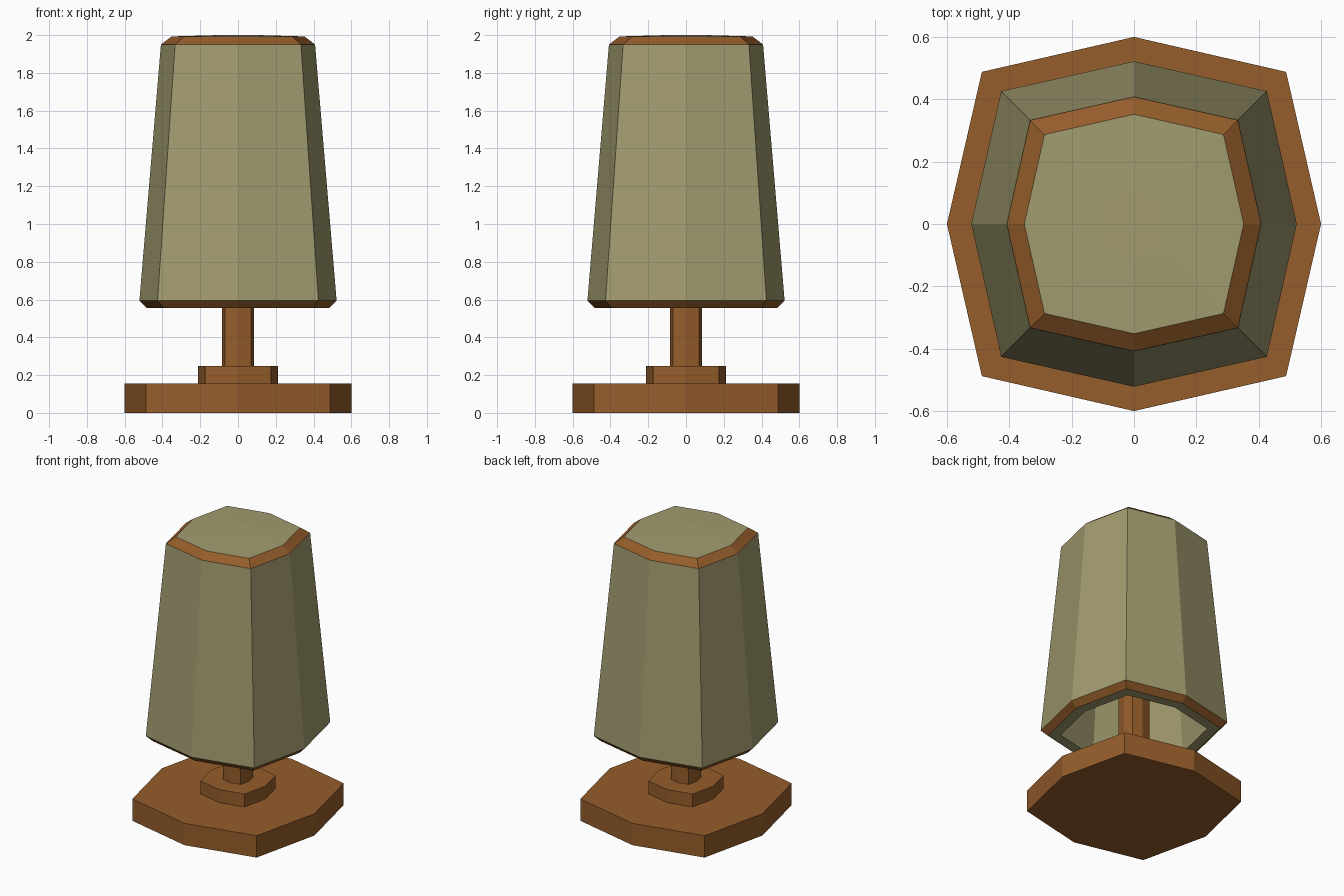
import bpy, bmesh

if "Cube" in bpy.data.objects:
    bpy.data.objects.remove(bpy.data.objects["Cube"])


def material(name, rgb):
    m = bpy.data.materials.new(name)
    m.diffuse_color = (*rgb, 1)
    m.use_nodes = True
    m.node_tree.nodes["Principled BSDF"].inputs["Base Color"].default_value = m.diffuse_color
    return m


wood = material("wood", (0.30, 0.11, 0.024))
fabric = material("fabric", (0.36, 0.33, 0.16))


def ring(bm, r, d, z):
    """Squarish octagon: axis corners at r, diagonal corners at (d, d)."""
    pts = [(r, 0), (d, d), (0, r), (-d, d), (-r, 0), (-d, -d), (0, -r), (d, -d)]
    return [bm.verts.new((x, y, z)) for x, y in pts]


def loft(name, rings, strips, mats):
    """Join rings into a closed solid; strips gives each band's material slot."""
    bm = bmesh.new()
    loops = [ring(bm, *p) for p in rings]
    for a, b, slot in zip(loops, loops[1:], strips):
        for i in range(8):
            j = (i + 1) % 8
            bm.faces.new((a[i], a[j], b[j], b[i])).material_index = slot
    bm.faces.new(loops[0][::-1])
    bm.faces.new(loops[-1])
    bmesh.ops.recalc_face_normals(bm, faces=bm.faces)
    me = bpy.data.meshes.new(name)
    bm.to_mesh(me)
    bm.free()
    for m in mats:
        me.materials.append(m)
    ob = bpy.data.objects.new(name, me)
    bpy.context.collection.objects.link(ob)
    return ob


def prism(name, r, d, z0, z1):
    return loft(name, [(r, d, z0), (r, d, z1)], [0], [wood])


# Wooden foot, collar and stem
prism("base", 0.60, 0.488, 0, 0.155)
prism("collar", 0.213, 0.174, 0.155, 0.247)
prism("stem", 0.086, 0.07, 0.247, 1.94)

# Hollow shade: inner ceiling, inner wall, lip, trim, outer wall, trim, slight dome
loft("shade",
     [(0.32, 0.26, 1.93), (0.41, 0.335, 0.555), (0.482, 0.394, 0.555),
      (0.522, 0.426, 0.595), (0.408, 0.333, 1.95), (0.352, 0.287, 1.993),
      (0.11, 0.09, 2.0)],
     [0, 0, 1, 0, 1, 0], [fabric, wood])
